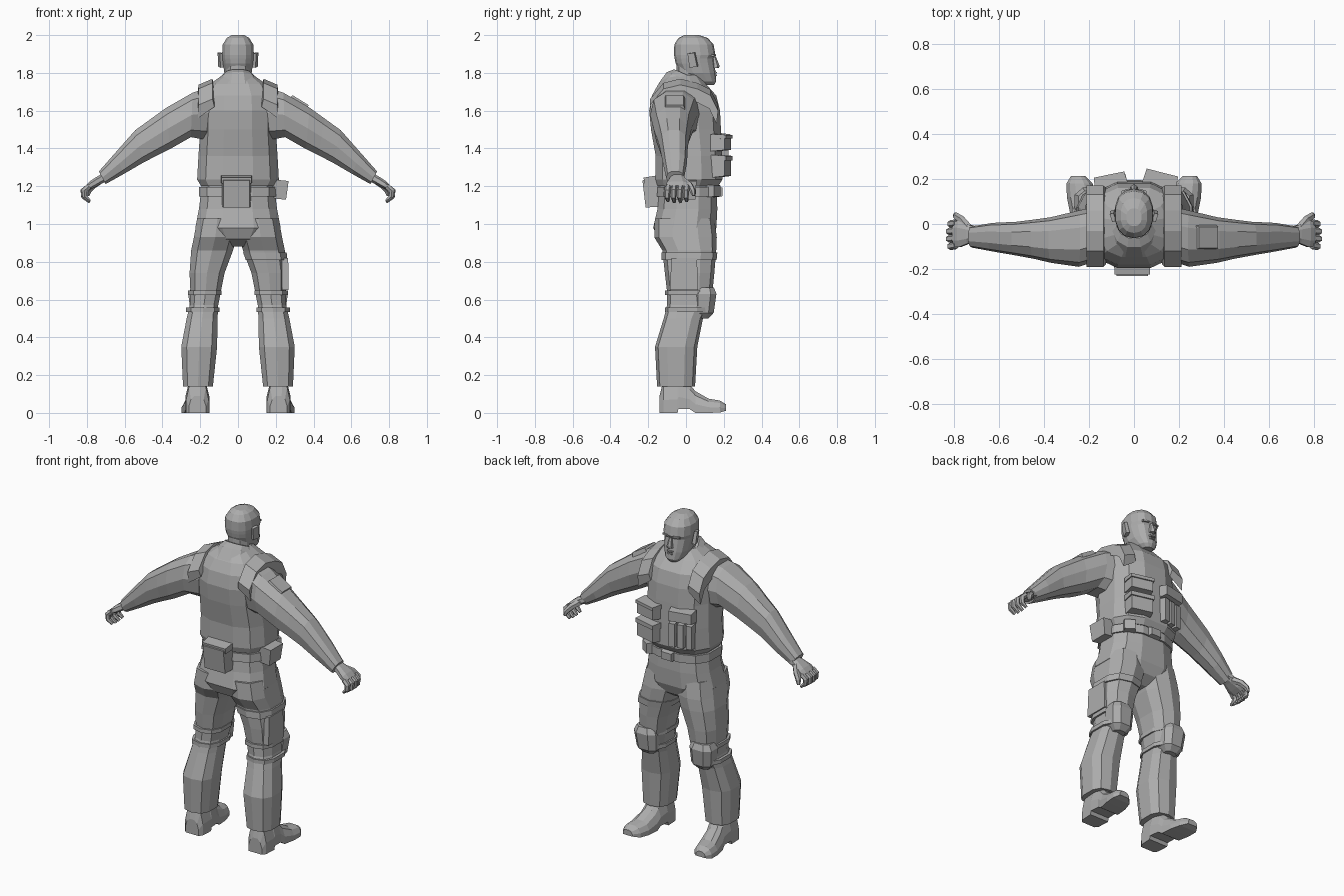
import bpy, bmesh, math
from mathutils import Vector, Euler

grey = bpy.data.materials.new("uniform_grey")
grey.diffuse_color = (0.42, 0.42, 0.42, 1)


def finish(name, bm):
    bmesh.ops.recalc_face_normals(bm, faces=bm.faces)
    me = bpy.data.meshes.new(name)
    bm.to_mesh(me)
    bm.free()
    me.materials.append(grey)
    ob = bpy.data.objects.new(name, me)
    bpy.context.collection.objects.link(ob)
    return ob


def ring(c, a, b, n=10, p=0.75):
    """Rounded polygon with half axes a and b around c."""
    c, a, b = Vector(c), Vector(a), Vector(b)
    pts = []
    for i in range(n):
        t = 2 * math.pi * (i + 0.5) / n
        u, v = math.cos(t), math.sin(t)
        pts.append(c + a * math.copysign(abs(u) ** p, u) + b * math.copysign(abs(v) ** p, v))
    return pts


def loft(name, rings, caps=True):
    bm = bmesh.new()
    rows = [[bm.verts.new(q) for q in r] for r in rings]
    n = len(rows[0])
    for lo, hi in zip(rows, rows[1:]):
        for i in range(n):
            bm.faces.new((lo[i], lo[(i + 1) % n], hi[(i + 1) % n], hi[i]))
    if caps:
        bm.faces.new(rows[0])
        bm.faces.new(rows[-1])
    return finish(name, bm)


def level(z, x0, x1, y0, y1, n=10, p=0.75):
    """Horizontal ring filling the given x and y range."""
    return ring(((x0 + x1) / 2, (y0 + y1) / 2, z), ((x1 - x0) / 2, 0, 0), (0, (y1 - y0) / 2, 0), n, p)


def column(name, rows, n=12, p=0.75, caps=True):
    return loft(name, [level(z, -w, w, yb, yf, n, p) for z, w, yb, yf in rows], caps)


def block(name, loc, size, rot=(0, 0, 0), taper=(1, 1), out=0):
    """Box; taper shrinks its far side along +y (out=1), -y (out=-1) or top (out=0)."""
    bm = bmesh.new()
    bmesh.ops.create_cube(bm, size=1)
    e = Euler(rot)
    for v in bm.verts:
        if out and v.co.y * out > 0:
            v.co.x *= taper[0]
            v.co.z *= taper[1]
        elif not out and v.co.z > 0:
            v.co.x *= taper[0]
            v.co.y *= taper[1]
        q = Vector([v.co[k] * size[k] for k in range(3)])
        q.rotate(e)
        v.co = q + Vector(loc)
    return finish(name, bm)


def tube(name, pts, radii, n=6):
    pts = [Vector(p) for p in pts]
    rings = []
    for i, p in enumerate(pts):
        d = (pts[min(i + 1, len(pts) - 1)] - pts[max(i - 1, 0)]).normalized()
        side = d.cross(Vector((0, 1, 0))).normalized()
        rings.append(ring(p, side * radii[i], side.cross(d) * radii[i], n, 1))
    return loft(name, rings)


# Vest and torso
column("vest", [(1.20, .20, -.155, .175), (1.235, .222, -.165, .197), (1.36, .215, -.165, .195),
                (1.50, .205, -.19, .19), (1.60, .205, -.20, .185), (1.68, .195, -.185, .165),
                (1.74, .155, -.15, .11), (1.79, .08, -.10, .07)])

# Collar wrapped round the neck
loft("collar", [ring((0, -.01, 1.70), (.13, 0, 0), (0, .14, -.045), 12, .9),
                ring((0, .0, 1.765), (.10, 0, 0), (0, .105, -.04), 12, .9),
                ring((0, .015, 1.785), (.08, 0, 0), (0, .08, -.035), 12, .9)])
column("neck", [(1.68, .075, -.06, .09), (1.76, .066, -.05, .09), (1.84, .066, -.05, .09)], 10, .9)

# Head with facial features
column("head", [(1.735, .032, .06, .148), (1.755, .054, .03, .160), (1.80, .074, -.03, .157),
                (1.85, .081, -.055, .150), (1.875, .084, -.06, .146), (1.895, .086, -.063, .156),
                (1.95, .083, -.062, .146), (1.985, .060, -.04, .115), (2.0, .034, -.01, .07)], 14, .85)
loft("nose", [ring((0, .152, 1.825), (.021, 0, 0), (0, .022, 0), 6, 1),
              ring((0, .155, 1.838), (.017, 0, 0), (0, .023, 0), 6, 1),
              ring((0, .147, 1.885), (.009, 0, 0), (0, .012, 0), 6, 1)])
block("upper_lip", (0, .153, 1.802), (.05, .022, .012), taper=(.6, .6), out=1)
block("lower_lip", (0, .152, 1.787), (.044, .022, .012), taper=(.6, .6), out=1)

# Trouser seat and belt
column("trouser_seat", [(1.22, .195, -.14, .165), (1.08, .212, -.155, .17), (.98, .232, -.178, .165),
                        (.92, .17, -.15, .14), (.88, .07, -.07, .08)])
column("belt", [(1.145, .213, -.158, .178), (1.195, .211, -.154, .178)])
block("belt_buckle", (0, .182, 1.17), (.08, .025, .055), taper=(.85, .8), out=1)

for s, side in ((1, "right"), (-1, "left")):
    # Ear and brow
    block(side + "_ear", (s * .091, .035, 1.868), (.022, .042, .075), (.15, s * .12, s * -.3), (.8, .9))
    block(side + "_brow", (s * .035, .142, 1.893), (.045, .022, .014), (0, 0, s * -.3), (.8, .7), 1)

    # Sleeve: upper edge, lower edge, back, front
    arm = [(.14, 1.735, .17, 1.44, -.16, .08), (.24, 1.70, .25, 1.455, -.19, .06),
           (.38, 1.62, .36, 1.392, -.172, .03), (.46, 1.562, .425, 1.36, -.155, .02),
           (.545, 1.50, .50, 1.322, -.14, .01), (.65, 1.38, .605, 1.262, -.122, .005),
           (.737, 1.28, .70, 1.21, -.105, -.01)]
    loft(side + "_sleeve", [ring((s * (a + c) / 2, (f + e) / 2, (b + d) / 2), (s * (a - c) / 2, 0, (b - d) / 2),
                                 (0, (f - e) / 2, 0), 10, .8) for a, b, c, d, e, f in arm])

    # Hand with curled fingers
    palm = [(.70, 1.250, .026, .036), (.735, 1.232, .024, .045), (.775, 1.208, .022, .062), (.80, 1.190, .016, .060)]
    loft(side + "_palm", [ring((s * x, -.045, z), (s * r * .5, 0, r * .85), (0, w, 0), 8, .8) for x, z, r, w in palm])
    for i in range(4):
        y = -.095 + i * .033
        k = (0, .006, .006, 0)[i]
        tube(f"{side}_finger_{i + 1}", [(s * .79, y, 1.198), (s * (.815 + k), y - .004, 1.175),
                                        (s * (.812 + k), y - .005, 1.145), (s * .785, y, 1.122 - k)],
             [.017, .017, .015, .009])
    tube(side + "_thumb", [(s * .735, -.02, 1.228), (s * .765, .018, 1.205), (s * .79, .036, 1.175),
                           (s * .795, .042, 1.15)], [.022, .019, .016, .009])

    # Shoulder strap of the vest
    strap = [(-.19, 1.65), (-.12, 1.735), (-.03, 1.757), (.06, 1.735), (.13, 1.70), (.17, 1.62)]
    loft(side + "_shoulder_strap", [[(s * .125, y * .95, z - .03), (s * .135, y, z + .012),
                                     (s * .21, y, z - .02), (s * .212, y * .95, z - .09)] for y, z in strap])

    # Trouser leg: height, inner, outer, back, front
    leg = [(1.03, .0, .218, -.165, .15), (.93, .002, .238, -.168, .163), (.86, .022, .252, -.125, .16),
           (.74, .068, .26, -.112, .15), (.64, .088, .255, -.10, .14), (.57, .102, .258, -.10, .125),
           (.50, .105, .275, -.118, .09), (.35, .107, .304, -.164, .06), (.14, .13, .294, -.153, .048)]
    loft(side + "_trouser_leg", [level(z, min(s * a, s * b), max(s * a, s * b), c, d) for z, a, b, c, d in leg])

    # Knee pad
    knee = [(.50, .145, .225, .05, .12), (.53, .115, .255, .03, .15), (.63, .11, .268, .03, .165),
            (.665, .13, .25, .05, .15)]
    loft(side + "_knee_pad", [level(z, min(s * a, s * b), max(s * a, s * b), c, d, 8) for z, a, b, c, d in knee])
    for z in (.545, .635):
        x = .186 if z < .6 else .175
        loft(side + "_knee_strap", [level(h, s * x - .092, s * x + .092, -.112, .13)
                                    for h in (z - .012, z + .012)])

    # Boot: length, centre, half width, top, underside
    boot = [(-.14, .215, .045, .09, 0), (-.12, .215, .060, .17, 0), (-.045, .215, .064, .18, 0),
            (-.04, .215, .064, .18, .022), (.02, .217, .060, .15, .02), (.05, .222, .062, .115, 0),
            (.12, .232, .066, .075, 0), (.18, .242, .058, .065, .002), (.213, .248, .032, .045, .012)]
    loft(side + "_boot", [[(s * (c + w * u), y, b + (t - b) * v) for u, v in
                           ((-1, 0), (1, 0), (1, .4), (.75, .8), (.35, 1), (-.35, 1), (-.75, .8), (-1, .4))]
                          for y, c, w, t, b in boot])

# Stacked pouches on the right of the chest
for i, (z, h) in enumerate(((1.43, .09), (1.305, .12))):
    block(f"chest_pouch_{i + 1}", (.115, .185, z), (.15, .075, h), (0, 0, -.25), (.88, .85), 1)
    block(f"chest_pouch_flap_{i + 1}", (.117, .192, z + h * .36), (.156, .075, h * .3), (0, 0, -.25), (.92, .7), 1)

# Upper pouch and magazine pouches on the left of the chest
block("left_chest_flap", (-.105, .19, 1.445), (.15, .06, .075), (0, 0, .2), (.92, .8), 1)
for i in range(3):
    block(f"magazine_pouch_{i + 1}", (-.052 - i * .05, .197 - i * .012, 1.325), (.042, .05, .15), (0, 0, .2),
          (.85, .95), 1)

# Rear hip pouch and its flap
block("rear_pouch", (-.008, -.175, 1.165), (.155, .095, .16), (.12, 0, 0), (.9, .9), -1)
block("rear_pouch_flap", (-.008, -.178, 1.235), (.165, .09, .04), (.12, 0, 0), (.95, .8), -1)

# Side belt pouches and sleeve patch
block("side_belt_pouch", (.222, -.005, 1.182), (.075, .11, .10), (0, .1, 0), (1.1, 1.1))
block("front_belt_pouch", (.15, .14, 1.175), (.07, .06, .07), (0, 0, -.6), (.9, .85), 1)
block("sleeve_patch", (.325, -.06, 1.645), (.11, .11, .025), (0, .55, 0), (.9, .85))

# Thigh pocket and strap on the right leg
loft("thigh_strap", [level(z, a, b, c, d) for z, a, b, c, d in
                     ((.85, .022, .262, -.13, .166), (.81, .037, .266, -.13, .162))])
block("thigh_pocket", (.25, -.01, .735), (.035, .15, .17), (0, 0, 0), (.9, .9))
